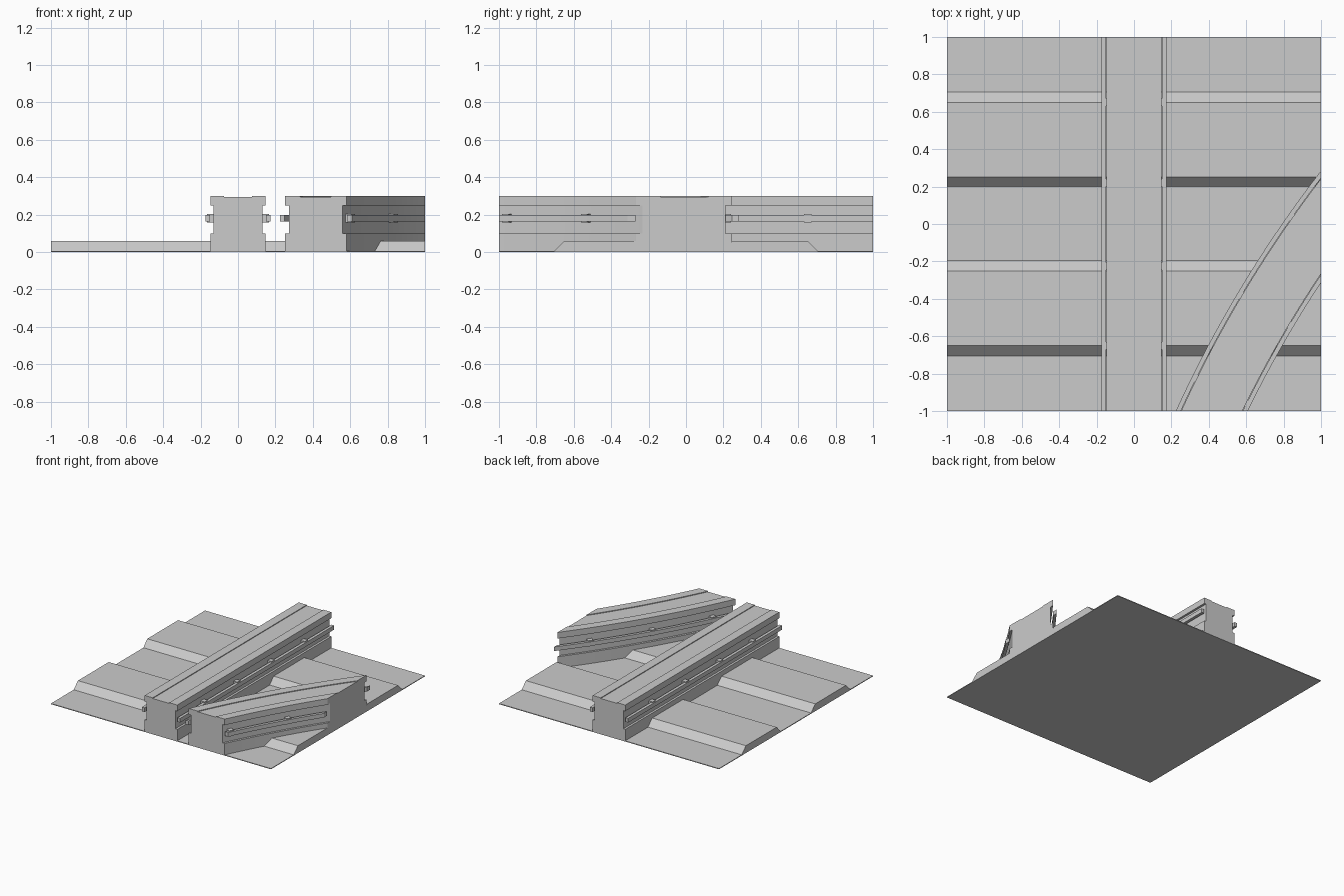
import bpy, bmesh, math
from mathutils import Vector

if "Cube" in bpy.data.objects:
    bpy.data.objects.remove(bpy.data.objects["Cube"])

CX, CY, R = 6.158, -3.71, 6.35      # centre and radius of the curved wall's midline


def straight(offset, z, t):
    return Vector((offset, t, z))


def curved(offset, z, deg):
    a = math.radians(deg)
    r = R - offset
    return Vector((CX + r * math.cos(a), CY + r * math.sin(a), z))


def sweep(name, profile, path, ts, clip=False):
    """Sweep a closed (offset, z) profile along a path; optionally trim to the tile."""
    bm = bmesh.new()
    rings = [[bm.verts.new(path(o, z, t)) for o, z in profile] for t in ts]
    n = len(profile)
    for a, b in zip(rings, rings[1:]):
        for i in range(n):
            j = (i + 1) % n
            bm.faces.new((a[i], a[j], b[j], b[i]))
    bm.faces.new(rings[0])
    bm.faces.new(rings[-1][::-1])
    if clip:
        for co, no in (((1, 0, 0), (1, 0, 0)), ((0, -1, 0), (0, -1, 0))):
            geom = bm.verts[:] + bm.edges[:] + bm.faces[:]
            bmesh.ops.bisect_plane(bm, geom=geom, plane_co=co, plane_no=no, clear_outer=True)
            edges = [e for e in bm.edges if e.is_boundary]
            bmesh.ops.holes_fill(bm, edges=edges, sides=0)
    bmesh.ops.recalc_face_normals(bm, faces=bm.faces[:])
    mesh = bpy.data.meshes.new(name)
    bm.to_mesh(mesh)
    bm.free()
    obj = bpy.data.objects.new(name, mesh)
    bpy.context.collection.objects.link(obj)
    if path is curved:
        bpy.ops.object.select_all(action='DESELECT')
        bpy.context.view_layer.objects.active = obj
        obj.select_set(True)
        bpy.ops.object.shade_smooth_by_angle(angle=math.radians(20))
    return obj


def rect(x0, x1, z0, z1):
    return [(x0, z0), (x1, z0), (x1, z1), (x0, z1)]


# Ground tile with two raised plateaus, extruded along x
LOW, HIGH = 0.006, 0.06
ground = [(-1, 0), (1, 0), (1, LOW), (0.705, LOW), (0.65, HIGH), (0.25, HIGH), (0.2, LOW),
          (-0.195, LOW), (-0.25, HIGH), (-0.65, HIGH), (-0.705, LOW), (-1, LOW)]
sweep("ground", ground, lambda o, z, t: Vector((t, o, z)), (-1, 1))

# Wall cross-section: recessed sides and a shallow groove along the top
half = [(0.148, 0), (0.148, 0.1), (0.13, 0.1), (0.13, 0.25), (0.148, 0.25),
        (0.148, 0.3), (0.075, 0.3), (0.075, 0.294)]
wall = half + [(-x, z) for x, z in reversed(half)]

arc = [138 + i * 0.5 for i in range(41)]
sweep("straight_wall", wall, straight, (-1, 1))
sweep("curved_wall", wall, curved, arc, clip=True)

# Side rails and the brackets that hold them
for side, label in ((-1, "left"), (1, "right")):
    rail = rect(side * 0.15, side * 0.174, 0.163, 0.197)
    bracket = rect(side * 0.128, side * 0.166, 0.157, 0.204)
    sweep(f"straight_rail_{label}", rail, straight, (-1, 1))
    sweep(f"curved_rail_{label}", rail, curved, arc, clip=True)
    for y in (-0.65, -0.225, 0.22, 0.65):
        sweep(f"straight_bracket_{label}", bracket, straight, (y - 0.02, y + 0.02))
    for deg in (144.8, 149.22, 153.65):
        p = curved(side * 0.15, 0, deg)
        if p.x < 1 and p.y > -1:
            sweep(f"curved_bracket_{label}", bracket, curved, (deg - 0.18, deg + 0.18))
